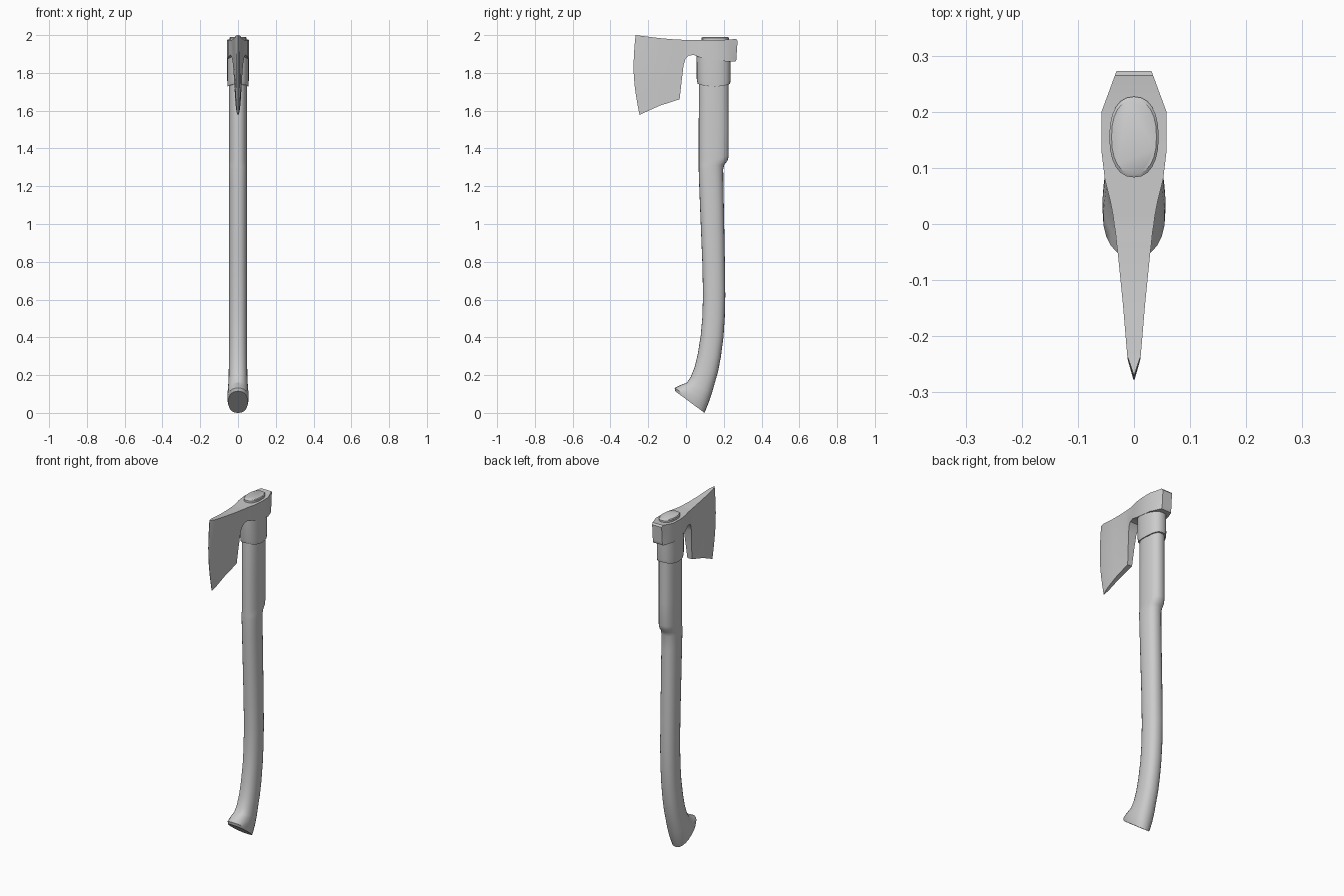
import bpy, bmesh, math


def loft(name, rings, angle=35):
    """Skin a list of equal-length closed rings and cap both ends."""
    bm = bmesh.new()
    loops = [[bm.verts.new(p) for p in ring] for ring in rings]
    n = len(loops[0])
    for a, b in zip(loops, loops[1:]):
        for i in range(n):
            j = (i + 1) % n
            bm.faces.new((a[i], a[j], b[j], b[i]))
    bm.faces.new(loops[0])
    bm.faces.new(loops[-1])
    bmesh.ops.recalc_face_normals(bm, faces=bm.faces)
    mesh = bpy.data.meshes.new(name)
    bm.to_mesh(mesh)
    bm.free()
    ob = bpy.data.objects.new(name, mesh)
    bpy.context.collection.objects.link(ob)
    bpy.ops.object.select_all(action='DESELECT')
    ob.select_set(True)
    bpy.context.view_layer.objects.active = ob
    bpy.ops.object.shade_smooth_by_angle(angle=math.radians(angle))
    return ob


def oval(front, back, half, sides=24, power=2.3, droop=0.0):
    """Rounded ring spanning a front and a back (y, z) point."""
    ring = []
    for i in range(sides):
        a = 2 * math.pi * i / sides
        c, s = math.cos(a), math.sin(a)
        u = math.copysign(abs(c) ** (2 / power), c)
        v = math.copysign(abs(s) ** (2 / power), s)
        t = (v + 1) / 2
        ring.append((half * u, front[0] + (back[0] - front[0]) * t,
                     front[1] + (back[1] - front[1]) * t - droop * c * c))
    return ring


# Handle: front point, back point, half width, from the butt up to the eye
sections = [
    ((-.057, .115), (.098, .0), .052),
    ((-.060, .132), (.106, .02), .056),
    ((-.030, .147), (.120, .055), .056),
    ((.005, .160), (.137, .105), .053),
    ((.025, .190), (.153, .160), .050),
    ((.045, .240), (.170, .220), .049),
    ((.062, .310), (.185, .300), .048),
    ((.078, .410), (.198, .400), .047),
    ((.086, .500), (.205, .500), .047),
    ((.090, .620), (.208, .620), .047),
    ((.087, .780), (.206, .780), .047),
    ((.078, 1.00), (.202, 1.00), .047),
    ((.070, 1.20), (.198, 1.20), .047),
    ((.067, 1.29), (.197, 1.29), .048),
    ((.067, 1.305), (.203, 1.315), .048),
    ((.067, 1.32), (.220, 1.335), .048),
    ((.067, 1.34), (.226, 1.36), .048),
    ((.067, 1.50), (.226, 1.50), .048),
    ((.069, 1.74), (.225, 1.74), .048),
    ((.083, 1.95), (.227, 1.95), .044),
    ((.083, 1.986), (.227, 1.986), .044),
    ((.089, 1.990), (.221, 1.990), .040),
]
loft("handle", [oval(*s) for s in sections])

# Collar of the head around the handle
loft("head_collar", [
    oval((.062, 1.742), (.233, 1.742), .056, droop=.014),
    oval((.057, 1.760), (.236, 1.760), .057),
    oval((.055, 1.930), (.236, 1.930), .057),
])

# Blade and poll: top y, top z, bottom y, bottom z, half width top/bottom, bow
stations = [
    (-.267, 2.00, -.246, 1.577, .001, .001, .020),
    (-.235, 1.996, -.215, 1.592, .012, .008, .018),
    (-.140, 1.984, -.140, 1.626, .020, .012, .005),
    (-.060, 1.977, -.034, 1.660, .028, .015, 0),
    (-.035, 1.976, -.024, 1.750, .031, .020, 0),
    (-.015, 1.975, -.013, 1.840, .033, .026, 0),
    (-.003, 1.974, -.003, 1.873, .035, .031, 0),
    (.013, 1.974, .013, 1.891, .037, .036, 0),
    (.040, 1.974, .040, 1.895, .042, .042, 0),
    (.080, 1.974, .080, 1.880, .052, .052, 0),
    (.130, 1.974, .130, 1.870, .058, .058, 0),
    (.200, 1.975, .200, 1.862, .058, .058, 0),
    (.235, 1.977, .235, 1.860, .045, .045, 0),
    (.265, 1.980, .262, 1.860, .034, .034, 0),
    (.273, 1.970, .266, 1.868, .031, .031, 0),
]


def head_ring(yt, zt, yb, zb, wt, wb, bow, rows=8):
    side = []
    for i in range(rows + 1):
        t = i / rows
        side.append((wt + (wb - wt) * t,
                     yt + (yb - yt) * t - bow * math.sin(math.pi * t),
                     zt + (zb - zt) * t))
    return side + [(-x, y, z) for x, y, z in reversed(side)]


loft("axe_head", [head_ring(*s) for s in stations], 30)
